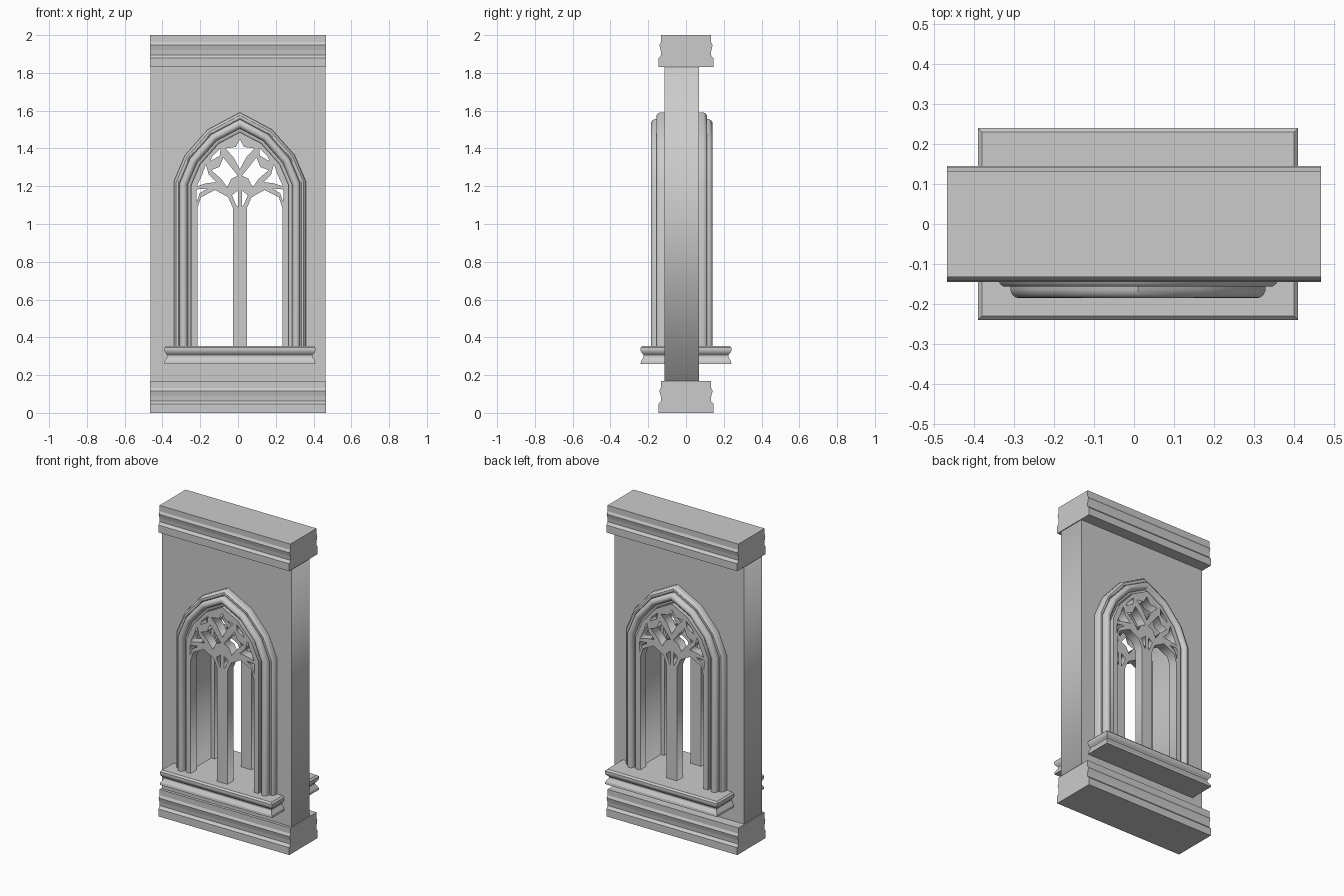
import bpy, bmesh, math
from mathutils import Vector

if "Cube" in bpy.data.objects:
    bpy.data.objects.remove(bpy.data.objects["Cube"])

CX = 0.01                    # centre line of the window
FRONT, BACK = -0.115, 0.07   # wall faces

# Outer line of the arch moulding, left foot to right foot
half = [(0.35, 0.345), (0.35, 1.225), (0.29, 1.365), (0.17, 1.50)]
ARCH = [(-x, z) for x, z in half] + [(0, 1.59)] + half[::-1]


def inset(path, d):
    """Offset an open path towards the inside with mitred corners."""
    pts = [Vector(p) for p in path]
    out = []
    for i, p in enumerate(pts):
        a = (p - pts[i - 1]).normalized() if i else None
        b = (pts[i + 1] - p).normalized() if i < len(pts) - 1 else a
        a = a or b
        na, nb = Vector((a.y, -a.x)), Vector((b.y, -b.x))
        m = (na + nb).normalized()
        out.append(tuple(p + m * (d / m.dot(na))))
    return out


def mesh_object(name, bm, smooth=False):
    bmesh.ops.recalc_face_normals(bm, faces=bm.faces)
    me = bpy.data.meshes.new(name)
    bm.to_mesh(me)
    bm.free()
    ob = bpy.data.objects.new(name, me)
    bpy.context.collection.objects.link(ob)
    if smooth:
        bpy.ops.object.select_all(action='DESELECT')
        bpy.context.view_layer.objects.active = ob
        ob.select_set(True)
        bpy.ops.object.shade_smooth_by_angle(angle=math.radians(35))
    return ob


def loft(name, rings, closed_path=False, smooth=False):
    """Join rings of points (each ring closed) and cap both ends."""
    bm = bmesh.new()
    vs = [[bm.verts.new(p) for p in r] for r in rings]
    n = len(vs[0])
    for r, s in zip(vs, vs[1:]):
        for i in range(n):
            j = (i + 1) % n
            bm.faces.new((r[i], r[j], s[j], s[i]))
    bm.faces.new(vs[0])
    bm.faces.new(vs[-1])
    return mesh_object(name, bm, smooth)


def plate(name, loops, x, y0, y1):
    """Flat pierced panel: the first loop is the outline, the rest are holes."""
    cu = bpy.data.curves.new(name, 'CURVE')
    cu.dimensions = '2D'
    cu.fill_mode = 'BOTH'
    cu.extrude = (y1 - y0) / 2
    for loop in loops:
        sp = cu.splines.new('POLY')
        sp.points.add(len(loop) - 1)
        for p, (u, v) in zip(sp.points, loop):
            p.co = (u, v, 0, 1)
        sp.use_cyclic_u = True
    ob = bpy.data.objects.new(name, cu)
    ob.location = (x, (y0 + y1) / 2, 0)
    ob.rotation_euler = (math.pi / 2, 0, 0)
    bpy.context.collection.objects.link(ob)
    bpy.ops.object.select_all(action='DESELECT')
    bpy.context.view_layer.objects.active = ob
    ob.select_set(True)
    bpy.ops.object.convert(target='MESH')
    return bpy.context.object


def mirror(loop):
    return [(-x, z) for x, z in loop][::-1]


# Wall with the pointed opening
opening = [(x + CX, z) for x, z in inset(ARCH, 0.10)]
plate("wall", [[(-0.462, 0.01), (0.462, 0.01), (0.462, 1.99), (-0.462, 1.99)], opening],
      0, FRONT, BACK)

# Base and cornice share one moulded section (depth, height)
section = [(0.145, 0), (0.145, 0.048), (0.131, 0.064), (0.134, 0.09), (0.141, 0.117),
           (0.133, 0.133), (0.133, 0.17)]
for name, z0 in (("base", 0), ("cornice", 1.83)):
    ring = [(-d, z0 + h) for d, h in section] + [(d, z0 + h) for d, h in section[::-1]]
    loft(name, [[(x, y, z) for y, z in ring] for x in (-0.467, 0.467)])

# Sill running through the wall
sill = [(0, 0.26), (0.002, 0.275), (0.016, 0.297), (0.016, 0.306), (0.004, 0.32),
        (0, 0.33), (0, 0.345), (0.01, 0.355)]
rings = []
for d, z in sill:
    w, e = 0.40 - d, 0.24 - d
    rings.append([(CX - w, -e, z), (CX + w, -e, z), (CX + w, e, z), (CX - w, e, z)])
loft("sill", rings)

# Arch moulding section: (distance inwards, height off the wall)
roll = [(0, -0.01), (0, 0.022), (0.004, 0.034), (0.013, 0.041), (0.024, 0.041), (0.031, 0.036),
        (0.031, 0.05), (0.036, 0.062), (0.045, 0.069), (0.056, 0.07), (0.066, 0.065),
        (0.073, 0.054), (0.075, 0.042), (0.083, 0.042), (0.092, 0.036), (0.10, 0.024),
        (0.10, -0.01)]
lines = [inset(ARCH, d) for d, h in roll]

# Tracery openings, right half (star, side eye, small spandrels, upper eye)
light = [(0.225, 0.35), (0.225, 1.085), (0.206, 1.142), (0.131, 1.18), (0.062, 1.142),
         (0.037, 1.085), (0.037, 0.35)]
holes = [
    light,
    [(0.088, 1.352), (0.048, 1.302), (0.011, 1.255), (0.045, 1.24), (0.068, 1.195),
     (0.10, 1.24), (0.152, 1.285), (0.108, 1.302)],
    [(0.228, 1.20), (0.20, 1.26), (0.18, 1.317), (0.165, 1.262), (0.125, 1.222), (0.18, 1.215)],
    [(0.229, 1.115), (0.231, 1.183), (0.172, 1.188), (0.213, 1.163)],
    [(0.011, 1.09), (0.022, 1.105), (0.042, 1.152), (0.011, 1.178)],
    [(0.102, 1.403), (0.106, 1.362), (0.158, 1.332), (0.145, 1.36)],
]
crown = [(0, 1.448), (0.022, 1.408), (0.078, 1.40), (0.035, 1.355), (0, 1.29)]
crown += mirror(crown[1:-1])
outline = inset(ARCH, 0.092)

# Moulding and tracery on both faces of the wall
for side, face, s in (("front", FRONT, -1), ("back", BACK, 1)):
    loft(side + "_arch_moulding",
         [[(CX + lines[k][i][0], face + s * h, lines[k][i][1]) for k, (d, h) in enumerate(roll)]
          for i in range(len(ARCH))], smooth=True)
    y = sorted((face, face + s * 0.06))
    plate(side + "_tracery", [outline, crown] + holes + [mirror(h) for h in holes], CX, *y)
